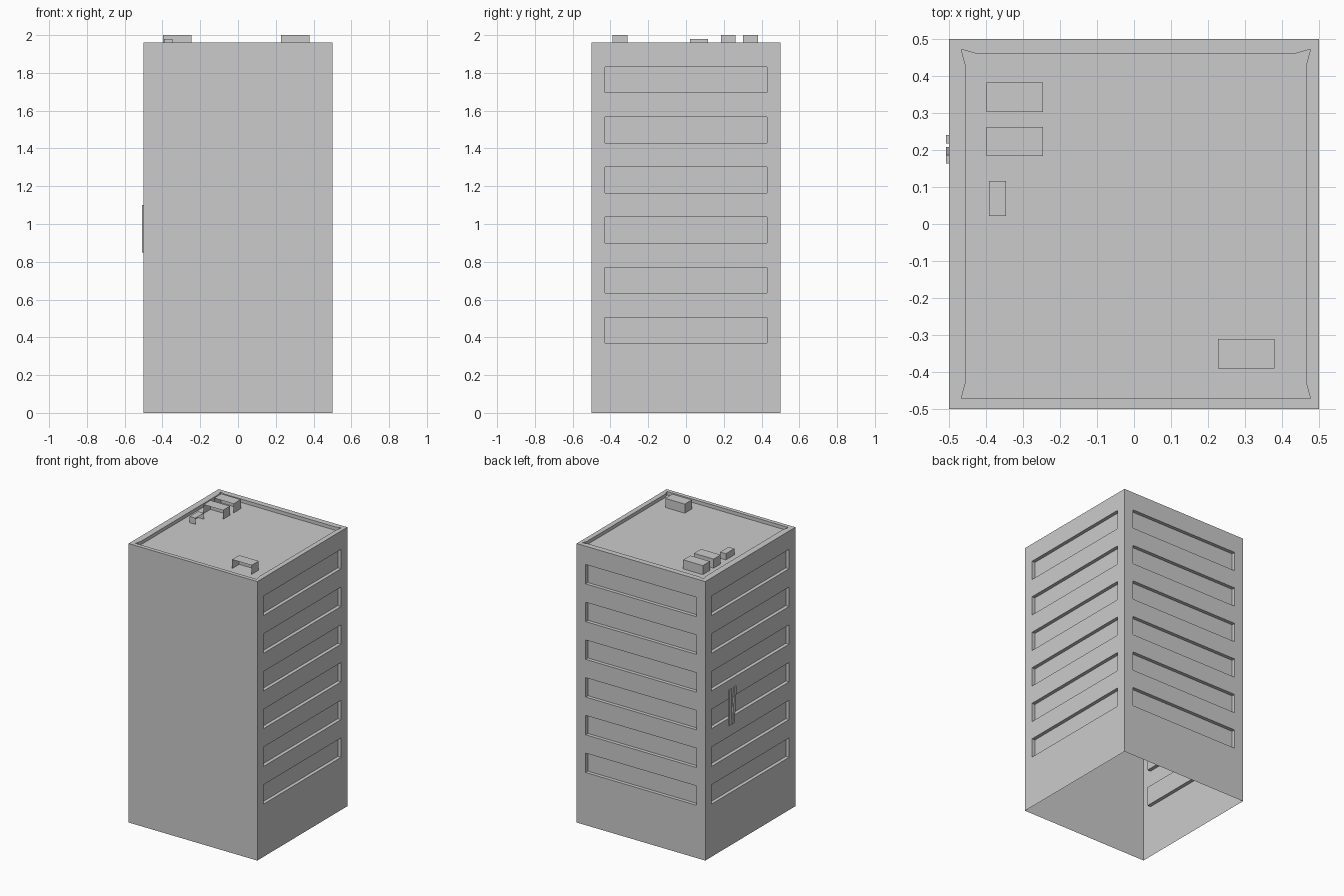
import bpy, bmesh, math
from mathutils import Vector, Matrix

if "Cube" in bpy.data.objects:
    bpy.data.objects.remove(bpy.data.objects["Cube"])


def finish(bm, name):
    mesh = bpy.data.meshes.new(name)
    bm.to_mesh(mesh)
    bm.free()
    obj = bpy.data.objects.new(name, mesh)
    bpy.context.collection.objects.link(obj)
    return obj


def box(lo, hi):
    bm = bmesh.new()
    lo, hi = Vector(lo), Vector(hi)
    size = hi - lo
    bmesh.ops.create_cube(bm, size=1)
    bmesh.ops.scale(bm, vec=size, verts=bm.verts)
    bmesh.ops.translate(bm, vec=(lo + hi) / 2, verts=bm.verts)
    bm.normal_update()
    return bm


def drop_faces(bm, *normals):
    faces = [f for f in bm.faces if any(f.normal.dot(Vector(n)) > 0.9 for n in normals)]
    bmesh.ops.delete(bm, geom=faces, context='FACES')


def push_in(bm, faces, depth):
    for f in bmesh.ops.extrude_discrete_faces(bm, faces=faces)['faces']:
        f.normal_update()
        bmesh.ops.translate(bm, vec=-f.normal * depth, verts=f.verts)


HEIGHT, ROOF = 1.96, 1.936
WIN, WIN_H, FIRST, STEP, FLOORS = 0.43, 0.136, 0.37, 0.265, 6

# Building shell, open underneath
bm = box((-0.5, -0.5, 0), (0.5, 0.5, HEIGHT))
drop_faces(bm, (0, 0, -1))


def cut_walls(co, no):
    walls = [f for f in bm.faces if abs(f.normal.z) < 0.5 and f.normal.y > -0.5]
    edges = {e for f in walls for e in f.edges}
    verts = {v for f in walls for v in f.verts}
    bmesh.ops.bisect_plane(bm, geom=walls + list(edges) + list(verts),
                           plane_co=co, plane_no=no, dist=1e-5)
    bm.normal_update()


# Window bands on three walls
for i in range(FLOORS):
    for z in (FIRST + i * STEP, FIRST + i * STEP + WIN_H):
        cut_walls((0, 0, z), (0, 0, 1))
for s in (-WIN, WIN):
    cut_walls((s, 0, 0), (1, 0, 0))
    cut_walls((0, s, 0), (0, 1, 0))


def is_window(f):
    c = f.calc_center_median()
    side = c.y if abs(f.normal.x) > 0.5 else c.x
    k = (c.z - FIRST) / STEP
    return (abs(f.normal.z) < 0.5 and f.normal.y > -0.5 and abs(side) < 0.1
            and 0 < k < FLOORS and (k % 1) * STEP < WIN_H)


push_in(bm, [f for f in bm.faces if is_window(f)], 0.025)

# Sunken roof behind a low parapet
top = [f for f in bm.faces if f.normal.z > 0.9 and f.calc_center_median().z > HEIGHT - 0.01]
bmesh.ops.inset_individual(bm, faces=top, thickness=0.04)
bmesh.ops.translate(bm, vec=(0.005, 0, 0), verts=top[0].verts)
push_in(bm, top, HEIGHT - ROOF)
finish(bm, "building_shell")

# Rooftop vent hoods, each open on one long side
for name, lo, hi, opening in (
        ("vent_hood_back", (-0.398, 0.303), (-0.246, 0.382, 2.0), (0, -1, 0)),
        ("vent_hood_middle", (-0.398, 0.184), (-0.246, 0.262, 2.0), (0, -1, 0)),
        ("vent_hood_front", (0.227, -0.39), (0.379, -0.311, 2.0), (0, -1, 0)),
        ("vent_hood_small", (-0.391, 0.022), (-0.346, 0.116, 1.98), (1, 0, 0))):
    bm = box((*lo, ROOF), hi)
    drop_faces(bm, opening, (0, 0, -1))
    finish(bm, name)

# Two thin bars on the left wall, one leaning
for name, y, lean in (("wall_bar_straight", 0.217, 0), ("wall_bar_leaning", 0.185, -0.022)):
    bm = box((-0.508, y, 0.85), (-0.498, y + 0.023, 1.1))
    bmesh.ops.translate(bm, vec=(0, lean, 0), verts=[v for v in bm.verts if v.co.z > 1])
    finish(bm, name)
